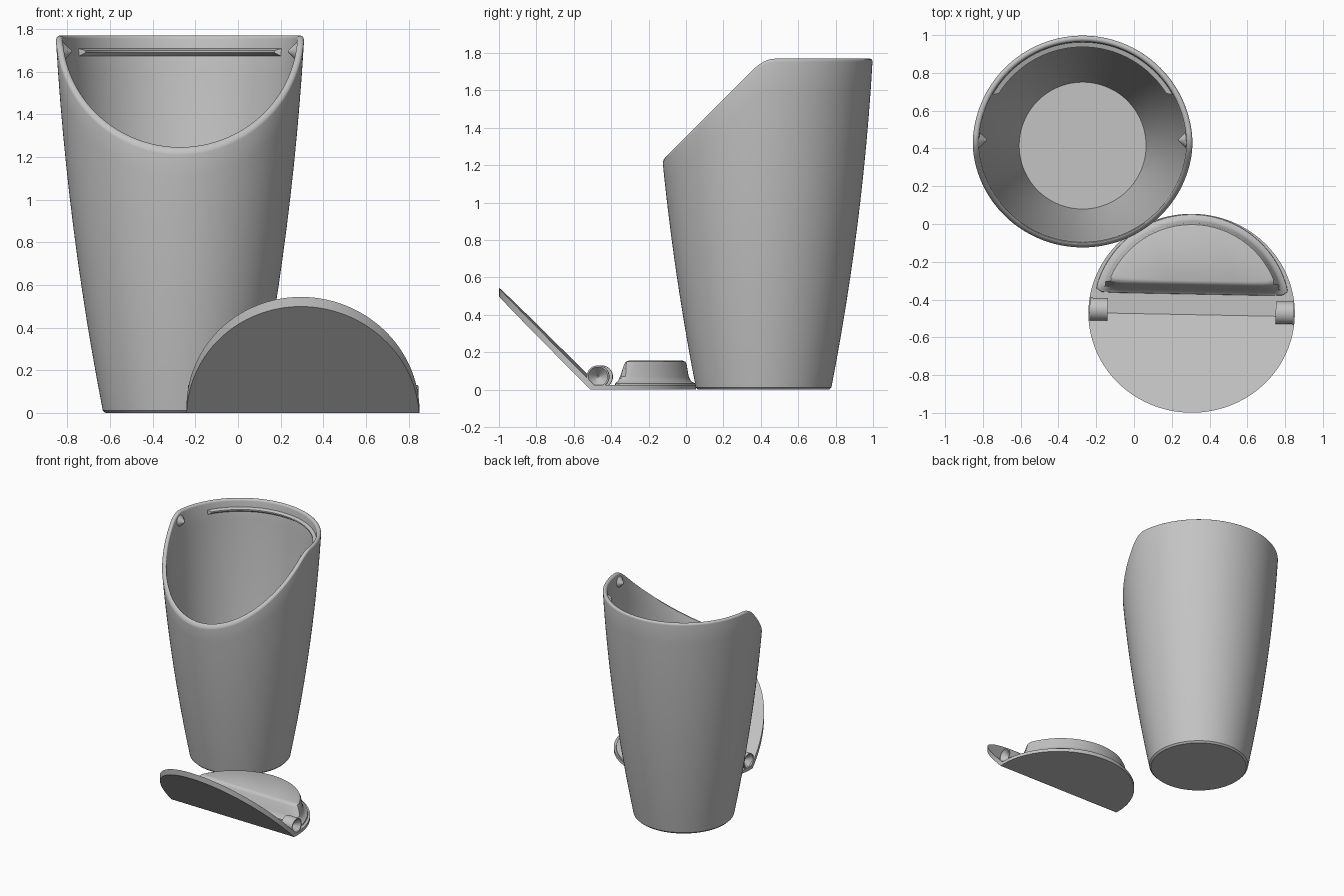
import bpy, bmesh, math
from mathutils import Matrix, Vector

cube = bpy.data.objects.get("Cube")
if cube:
    bpy.data.objects.remove(cube, do_unlink=True)

grey = bpy.data.materials.new("plain grey")
grey.use_nodes = True
COLOUR = (0.55, 0.55, 0.55, 1)
grey.diffuse_color = COLOUR
grey.node_tree.nodes["Principled BSDF"].inputs["Base Color"].default_value = COLOUR

CUP = Vector((-0.272, 0.415, 0))
LID = Vector((0.305, -0.4725, 0))
LID_TURN = math.radians(-1.1)
WALL, FLOOR, TOP = 0.032, 0.04, 1.77
SEGS = 160


def finish(name, bm, location, turn=0, angle=35):
    bmesh.ops.recalc_face_normals(bm, faces=bm.faces)
    mesh = bpy.data.meshes.new(name)
    bm.to_mesh(mesh)
    bm.free()
    obj = bpy.data.objects.new(name, mesh)
    bpy.context.collection.objects.link(obj)
    mesh.materials.append(grey)
    obj.location = location
    obj.rotation_euler.z = turn
    bpy.ops.object.select_all(action='DESELECT')
    obj.select_set(True)
    bpy.context.view_layer.objects.active = obj
    bpy.ops.object.shade_smooth_by_angle(angle=math.radians(angle))
    return obj


def loft(rings):
    """Skin closed rings of points and cap both ends."""
    bm = bmesh.new()
    rows = [[bm.verts.new(p) for p in ring] for ring in rings]
    n = len(rows[0])
    for a, b in zip(rows, rows[1:]):
        for i in range(n):
            j = (i + 1) % n
            bm.faces.new((a[i], a[j], b[j], b[i]))
    bm.faces.new(rows[0])
    bm.faces.new(rows[-1])
    return bm


# Cup: bowed wall with a sloping scooped mouth
def radius(z):
    return 0.36 + 0.1954 * z - 0.0392 * z * z


def mouth(y):
    slope = y + 1.352
    blend = max(0.06 - abs(slope - TOP), 0)
    return min(slope, TOP) - blend * blend / 0.24


def rim_height(angle, inset):
    z = 1.5
    for _ in range(12):
        z = mouth(CUP.y + (radius(z) - inset) * math.sin(angle))
    return z


def cup_column(angle):
    half = WALL / 2
    c, s = math.cos(angle), math.sin(angle)
    pts = [(0.35, 0)]
    outer = rim_height(angle, 0) - half
    for i in range(13):
        z = 0.012 + (outer - 0.012) * i / 12
        pts.append((radius(z), z))
    for i in range(1, 8):
        phi = math.pi * i / 8
        inset = half * (1 - math.cos(phi))
        z = rim_height(angle, inset) - half * (1 - math.sin(phi))
        pts.append((radius(z) - inset, z))
    inner = rim_height(angle, WALL) - half
    for i in range(13):
        z = inner + (FLOOR - inner) * i / 12
        pts.append((radius(z) - WALL, z))
    return [(r * c, r * s, z) for r, z in pts]


columns = [cup_column(math.tau * i / SEGS) for i in range(SEGS)]
finish("cup", loft(list(zip(*columns))), CUP)

# Stop rail inside the back wall, with slanted ends
section = [(0.565, 1.715, 28), (0.522, 1.70, 32), (0.522, 1.69, 32), (0.565, 1.66, 28)]
rings = []
for i in range(49):
    ring = []
    for r, z, start in section:
        a = math.radians(start + (180 - 2 * start) * i / 48)
        ring.append((r * math.cos(a), r * math.sin(a), z))
    rings.append(ring)
finish("stop_rail", loft(rings), CUP, angle=20)

# Pivot cones on the inner sides
for side, label in ((1, "left"), (-1, "right")):
    bm = bmesh.new()
    bmesh.ops.create_cone(bm, cap_ends=True, segments=32, radius1=0.06, radius2=0.004, depth=0.058,
                          matrix=Matrix.Rotation(-side * math.pi / 2, 4, 'Y'))
    finish(label + "_pivot_cone", bm, CUP + Vector((side * 0.536, 0.03, 1.695)))

# Lid plate: flat back half, front half folded up
bm = bmesh.new()
bmesh.ops.create_circle(bm, cap_ends=True, segments=128, radius=1)
for v in bm.verts:
    v.co = (v.co.x * 0.5465, v.co.y * 0.5265, 0)
for crease in (-0.0275, -0.0075):
    bmesh.ops.bisect_plane(bm, geom=bm.verts[:] + bm.edges[:] + bm.faces[:],
                           plane_co=(0, crease, 0), plane_no=(0, 1, 0))
lower = bm.verts[:]
grown = bmesh.ops.extrude_face_region(bm, geom=bm.faces[:], use_keep_orig=True)
for v in grown["geom"]:
    if isinstance(v, bmesh.types.BMVert):
        v.co.z = max(0.025, 0.0175 - v.co.y)
for v in lower:
    v.co.z = max(0, -v.co.y - 0.0275)
finish("lid_plate", bm, LID, LID_TURN, 20)


# Raised half-moon on the flat half of the lid
def half_moon(r, front, z):
    mid, power, ring = 0.25, 16, []
    for i in range(128):
        a = math.tau * i / 128
        c, s = math.cos(a), math.sin(a)
        arc = -mid * s + math.sqrt(r * r - (mid * c) ** 2)
        chord = max(-s, 0) / (mid - front)
        reach = (arc ** -power + chord ** power) ** (-1 / power)
        ring.append((reach * c, mid + reach * s, z))
    return ring


steps = [(0.525, 0.10, 0.015), (0.522, 0.102, 0.034), (0.50, 0.115, 0.045), (0.487, 0.127, 0.07),
         (0.476, 0.148, 0.135), (0.469, 0.158, 0.15), (0.455, 0.172, 0.155)]
finish("lid_raised_half_moon", loft([half_moon(*s) for s in steps]), LID, LID_TURN, 40)

# Hinge barrels with conical sockets facing outward
for side, label in ((1, "left"), (-1, "right")):
    profile = [(0.06, 0.445), (0.06, 0.54), (0.052, 0.54), (0.004, 0.485)]
    rings = [[(side * x, 0.012 + r * math.cos(math.tau * i / 40), 0.07 + r * math.sin(math.tau * i / 40))
              for i in range(40)] for r, x in profile]
    finish(label + "_hinge_barrel", loft(rings), LID, LID_TURN)
